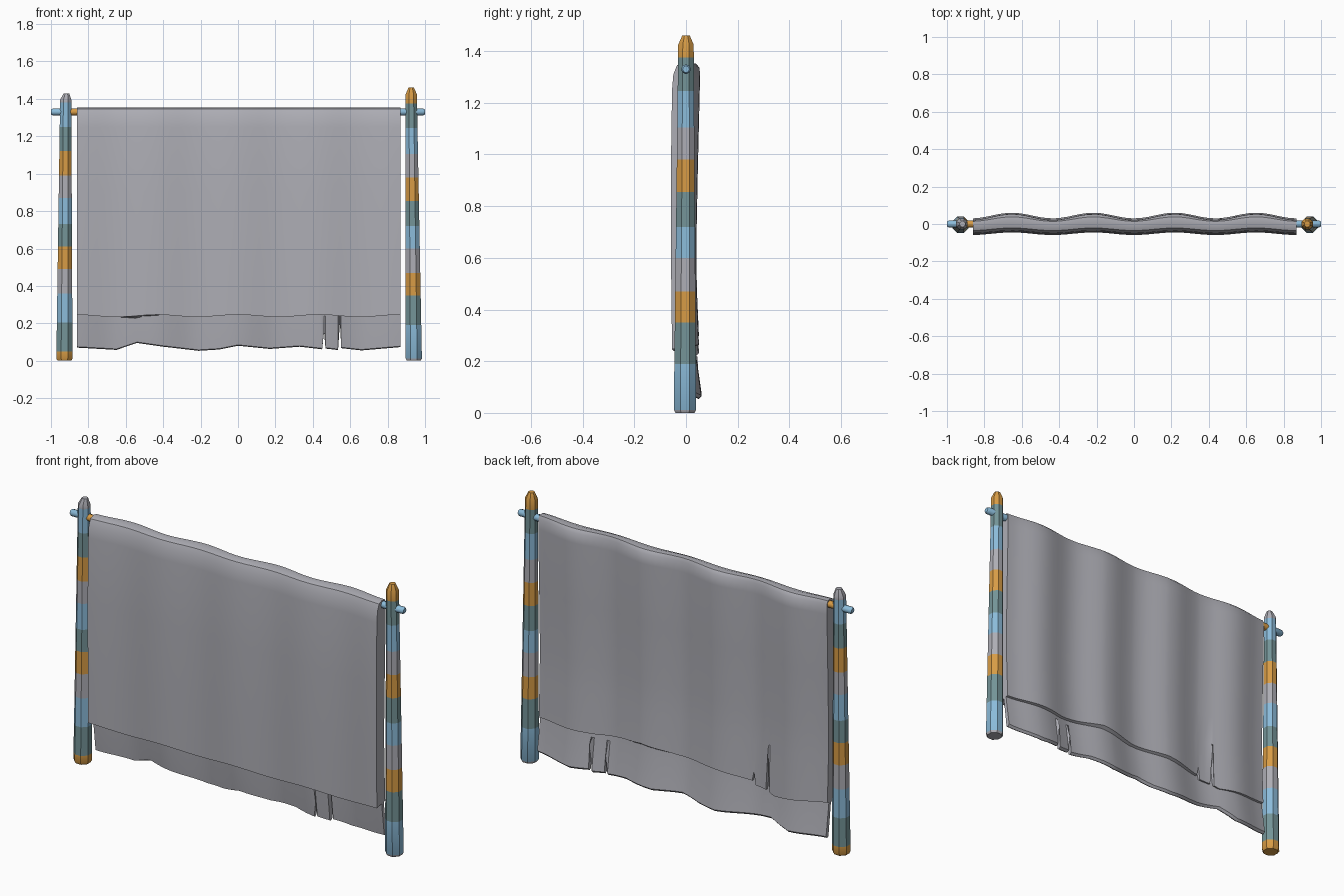
import bpy, bmesh, math
from mathutils import Vector

cube = bpy.data.objects.get("Cube")
if cube:
    bpy.data.objects.remove(cube, do_unlink=True)


def material(name, r, g, b):
    m = bpy.data.materials.new(name)
    m.use_nodes = True
    m.diffuse_color = (r, g, b, 1)
    bsdf = m.node_tree.nodes["Principled BSDF"]
    bsdf.inputs["Base Color"].default_value = (r, g, b, 1)
    bsdf.inputs["Roughness"].default_value = 0.8
    return m


BLUE, TEAL, ORANGE, GREY = range(4)
PAINTS = [material("pale_blue", .26, .50, .70), material("dusty_teal", .175, .295, .31),
          material("ochre", .68, .33, .06), material("cloth_grey", .42, .42, .46)]


def loft(name, rings, paint, angle):
    """Skin a row of closed rings, cap both ends; paint gives each row's colour."""
    bm = bmesh.new()
    rows = [[bm.verts.new(p) for p in ring] for ring in rings]
    n = len(rows[0])
    for i, (a, b) in enumerate(zip(rows, rows[1:])):
        for j in range(n):
            k = (j + 1) % n
            bm.faces.new((a[j], a[k], b[k], b[j])).material_index = paint[i]
    bm.faces.new(rows[0]).material_index = paint[0]
    bm.faces.new(rows[-1]).material_index = paint[-1]
    bmesh.ops.recalc_face_normals(bm, faces=bm.faces[:])
    mesh = bpy.data.meshes.new(name)
    bm.to_mesh(mesh)
    bm.free()
    for m in PAINTS:
        mesh.materials.append(m)
    ob = bpy.data.objects.new(name, mesh)
    bpy.context.collection.objects.link(ob)
    bpy.ops.object.select_all(action='DESELECT')
    ob.select_set(True)
    bpy.context.view_layer.objects.active = ob
    bpy.ops.object.shade_smooth_by_angle(angle=math.radians(angle))
    return ob


def lerp(points, x):
    for (x0, z0), (x1, z1) in zip(points, points[1:]):
        if x <= x1:
            return z0 + (z1 - z0) * max(0, x - x0) / (x1 - x0)
    return points[-1][1]


def wave(x):
    return -math.cos(math.tau * x / .435)


LEFT, RIGHT = .87, -.86


def columns(edge):
    """Even columns across the cloth plus the corners of its torn edge."""
    even = [RIGHT + (LEFT - RIGHT) * i / 48 for i in range(49)]
    corners = [p[0] for p in edge]
    return sorted(corners + [x for x in even if all(abs(x - c) > .012 for c in corners)])


# Main cloth draped over the bar, torn along its rear hem
rear_hem = [(RIGHT, .26), (-.55, .22), (-.518, .23), (-.51, .46), (-.495, .235),
            (-.43, .24), (-.42, .31), (-.41, .26), (-.2, .28), (.03, .28),
            (.24, .3), (.51, .265), (LEFT, .26)]
front = [(-.047, .24), (-.05, .5), (-.052, .9), (-.047, 1.25), (-.042, 1.31), (-.028, 1.345)]
top = [(0, 1.355), (.026, 1.352)]
back = [(.037, 1.335), (.038, 1.28), (.03, .95), (.024, .65), (.026, .48)]
rings = []
for x in columns(rear_hem):
    w = wave(x)
    ring = [(x, y + .007 * w, z + (.006 * math.cos(math.tau * x / .435) if z < .3 else 0))
            for y, z in front]
    ring += [(x, y + .012 * w, z) for y, z in top]
    ring += [(x, y + .016 * w, z) for y, z in back]
    ring.append((x, .034 + .016 * w, lerp(rear_hem, x)))
    rings.append(ring)
loft("draped_cloth", rings, [GREY] * len(rings), 40)

# Lower flap with a ragged bottom and two slits
flap_edge = [(RIGHT, .075), (-.65, .063), (-.54, .1), (-.4, .08), (-.21, .058), (-.1, .065),
             (0, .085), (.17, .068), (.33, .08), (.45, .066), (.46, .16), (.468, .07),
             (.535, .062), (.545, .21), (.552, .072), (.66, .06), (LEFT, .078)]
rings = []
for x in columns(flap_edge):
    w, z = .015 * wave(x), lerp(flap_edge, x)
    section = [(-.002, .33), (.004, .24), (.024, z), (.034, z - .005), (.045, z + .006),
               (.022, .24), (.015, .33)]
    rings.append([(x, y + w, h) for y, h in section])
loft("lower_flap", rings, [GREY] * len(rings), 40)


# Tapered posts painted in bands
def post(name, foot_x, top_x, height, lean, bands):
    """bands: (upper limit, colour) pairs from the ground up."""
    tip = height - .035
    levels = sorted({0, .012, tip, height} | {z for z, c in bands[:-1]})
    rings = []
    for z in levels:
        t = z / height
        r = .047 - .015 * t
        if z == 0:
            r *= .85
        if z == height:
            r *= .5
        cx = foot_x + (top_x - foot_x) * t + (lean if z == height else 0)
        rings.append([(cx + r * math.cos(math.tau * (k + .5) / 8),
                       r * math.sin(math.tau * (k + .5) / 8) - .004 * (1 - t), z)
                      for k in range(8)])
    paint = [next(c for top_z, c in bands if (a + b) / 2 < top_z)
             for a, b in zip(levels, levels[1:])]
    loft(name, rings, paint, 30)


def banded(limits, cycle):
    return [(z, cycle[i % 4]) for i, z in enumerate(limits)]


post("left_post", .94, .926, 1.46, 0,
     [(.012, GREY)] + banded([.19, .35, .47, .6, .72, .855, .98, 1.105, 1.245, 1.375, 1.47],
                             [BLUE, TEAL, ORANGE, GREY]))
post("right_post", -.928, -.921, 1.43, .004,
     banded([.05, .205, .36, .49, .61, .73, .87, .99, 1.12, 1.25, 1.38, 1.44],
            [ORANGE, TEAL, BLUE, GREY]))

# Crossbar running through both posts
stops = [-1, -.99, -.9, -.8, -.4, 0, .4, .8, .99, 1]
rings = []
for x in stops:
    r = .013 if abs(x) == 1 else .019
    rings.append([(x, r * math.cos(math.tau * k / 8), 1.33 + r * math.sin(math.tau * k / 8))
                  for k in range(8)])
loft("crossbar", rings, [BLUE, BLUE, ORANGE, TEAL, GREY, ORANGE, TEAL, BLUE, BLUE], 50)
